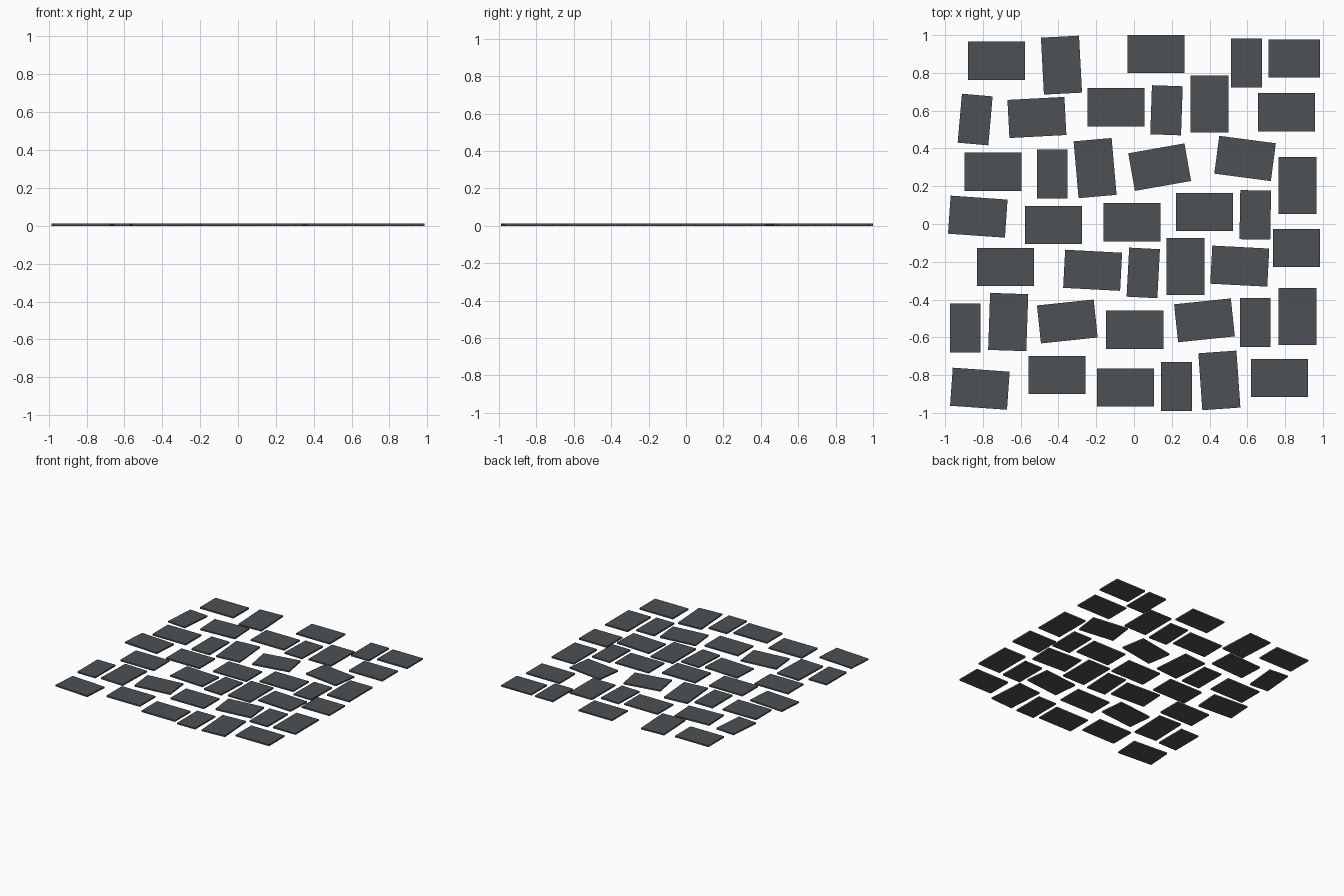
import bpy, bmesh, math
from mathutils import Matrix

if "Cube" in bpy.data.objects:
    bpy.data.objects.remove(bpy.data.objects["Cube"])

# single slate colour
slate = bpy.data.materials.new("slate_grey")
slate.diffuse_color = (0.075, 0.082, 0.09, 1)
slate.use_nodes = True
slate.node_tree.nodes["Principled BSDF"].inputs["Base Color"].default_value = slate.diffuse_color

THICK = 0.012
# stone sizes: long, tall, narrow upright, medium, short
SIZES = {"L": (0.302, 0.202), "T": (0.202, 0.302), "N": (0.163, 0.26),
         "M": (0.272, 0.202), "S": (0.25, 0.202)}

# rows from back to front: size letters, then (x, y, turn in degrees)
ROWS = [
    ("LTLNM", [(-.727, .864, 0), (-.384, .841, 3), (.117, .90, 0), (.595, .852, 0), (.848, .876, 0)]),
    ("NLLNTL", [(-.841, .553, -5), (-.514, .564, 3), (-.096, .618, 0), (.172, .602, -2),
                (.399, .636, 0), (.807, .592, 0)]),
    ("LNTLLT", [(-.746, .277, 0), (-.433, .264, 0), (-.206, .296, 5), (.136, .301, 10),
                (.588, .347, -7.5), (.866, .203, 0)]),
    ("LLLLNS", [(-.827, .039, -4), (-.425, -.006, 0), (-.01, .009, 0), (.373, .063, 0),
                (.642, .048, -1), (.86, -.127, 0)]),
    ("LLNTL", [(-.681, -.227, 0), (-.219, -.245, -3), (.049, -.259, -3), (.272, -.225, 0),
               (.56, -.223, -3)]),
    ("NTLLLNT", [(-.893, -.55, 0), (-.666, -.519, -2), (-.353, -.516, 6), (.004, -.56, 0),
                 (.373, -.51, 6), (.642, -.521, 0), (.866, -.49, 0)]),
    ("LLLNTL", [(-.816, -.872, -4), (-.407, -.799, 0), (-.044, -.865, 0), (.225, -.86, 0),
                (.452, -.828, 4), (.77, -.815, 0)]),
]


def paving_stone(name, kind, x, y, turn):
    """One thin flat slab lying on the ground."""
    w, d = SIZES[kind]
    bm = bmesh.new()
    bmesh.ops.create_cube(bm, size=1, matrix=Matrix.Diagonal((w, d, THICK, 1)))
    me = bpy.data.meshes.new(name)
    bm.to_mesh(me)
    bm.free()
    me.materials.append(slate)
    ob = bpy.data.objects.new(name, me)
    ob.location = (x, y, THICK / 2)
    ob.rotation_euler.z = math.radians(turn)
    bpy.context.collection.objects.link(ob)


for r, (kinds, places) in enumerate(ROWS, 1):
    for c, (kind, place) in enumerate(zip(kinds, places), 1):
        paving_stone(f"paving_stone_{r}_{c}", kind, *place)
